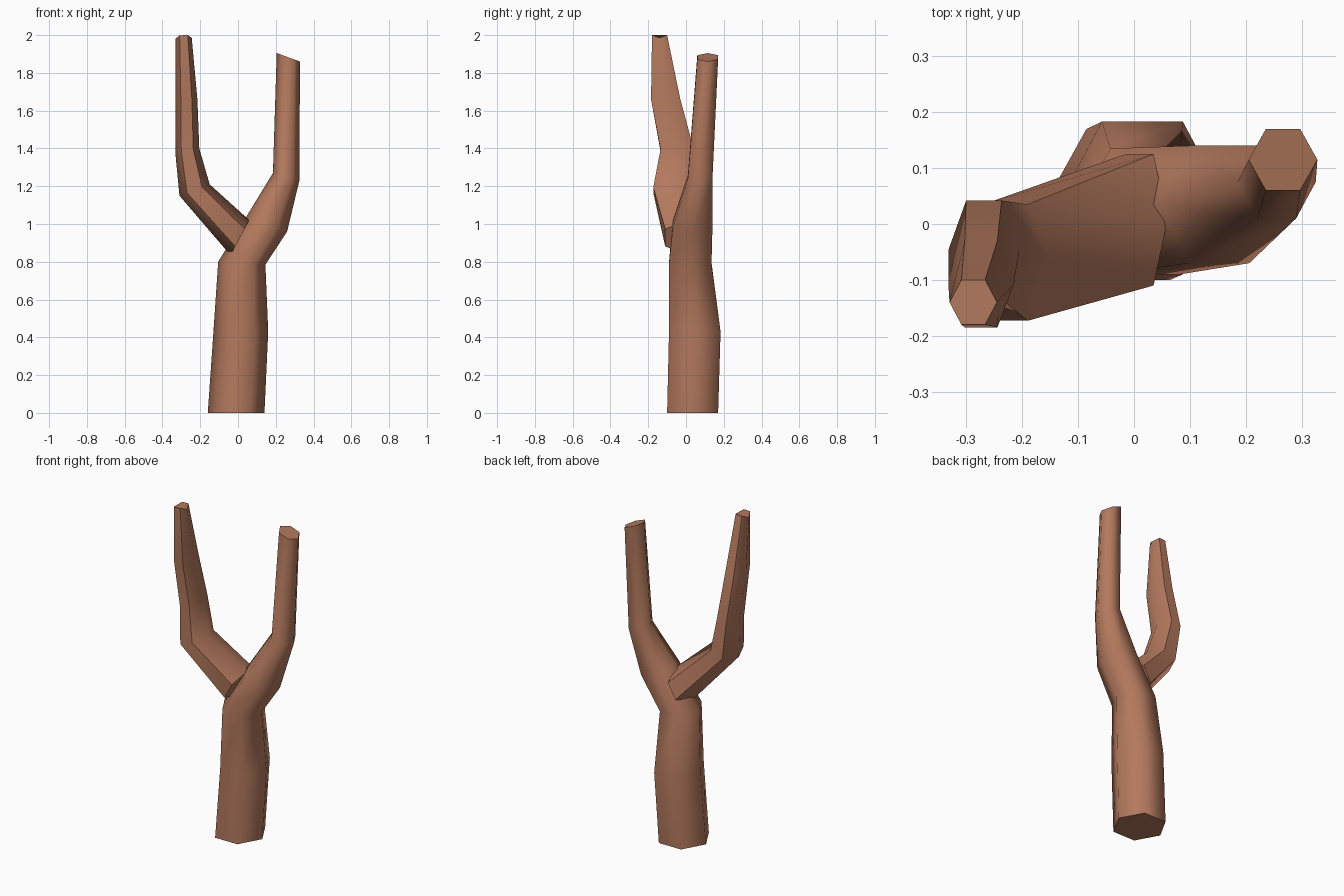
import bpy, bmesh, math

if "Cube" in bpy.data.objects:
    bpy.data.objects.remove(bpy.data.objects["Cube"])

bark = bpy.data.materials.new("brown bark")
bark.diffuse_color = (0.45, 0.19, 0.11, 1.0)
bark.use_nodes = True
bark.node_tree.nodes["Principled BSDF"].inputs["Base Color"].default_value = bark.diffuse_color


def limb(name, sections):
    """Six-sided tube. Section: left x, left z, right x, right z, front y, back y, dome."""
    bm = bmesh.new()
    rings = []
    for xl, zl, xr, zr, yf, yb, dome in sections:
        ring = []
        for i in range(6):
            a = i * math.pi / 3
            t = 0.5 + 0.5 * math.cos(a)
            s = math.sin(a) / math.sin(math.pi / 3)
            ring.append(bm.verts.new((xl + (xr - xl) * t,
                                      (yf + yb) / 2 + (yb - yf) / 2 * s,
                                      zl + (zr - zl) * t + dome * abs(s))))
        rings.append(ring)
    for a, b in zip(rings, rings[1:]):
        for i in range(6):
            j = (i + 1) % 6
            bm.faces.new((a[i], a[j], b[j], b[i]))
    bm.faces.new(rings[0][::-1])
    bm.faces.new(rings[-1])
    bmesh.ops.recalc_face_normals(bm, faces=bm.faces[:])
    mesh = bpy.data.meshes.new(name)
    bm.to_mesh(mesh)
    bm.free()
    mesh.materials.append(bark)
    obj = bpy.data.objects.new(name, mesh)
    bpy.context.collection.objects.link(obj)
    bpy.ops.object.select_all(action='DESELECT')
    obj.select_set(True)
    bpy.context.view_layer.objects.active = obj
    bpy.ops.object.shade_smooth_by_angle(angle=math.radians(65))
    return obj


# Trunk carrying on into the right-hand prong
limb("trunk_and_right_prong", [
    (-0.16, 0.00, 0.14, 0.00, -0.10, 0.17, 0),
    (-0.13, 0.43, 0.16, 0.43, -0.09, 0.183, 0),
    (-0.105, 0.80, 0.145, 0.785, -0.09, 0.135, 0),
    (0.045, 1.04, 0.26, 0.96, -0.07, 0.14, 0),
    (0.185, 1.27, 0.325, 1.23, 0.01, 0.14, 0),
    (0.205, 1.905, 0.328, 1.86, 0.06, 0.17, 0),
])

# Left-hand prong, rooted inside the trunk
limb("left_prong", [
    (-0.04, 0.835, 0.06, 1.02, -0.11, 0.125, 0),
    (-0.31, 1.15, -0.15, 1.21, -0.173, 0.035, 0),
    (-0.332, 1.38, -0.205, 1.40, -0.135, 0.042, 0),
    (-0.332, 1.66, -0.215, 1.66, -0.185, -0.03, 0),
    (-0.33, 1.982, -0.245, 1.985, -0.18, -0.10, 0.016),
])
